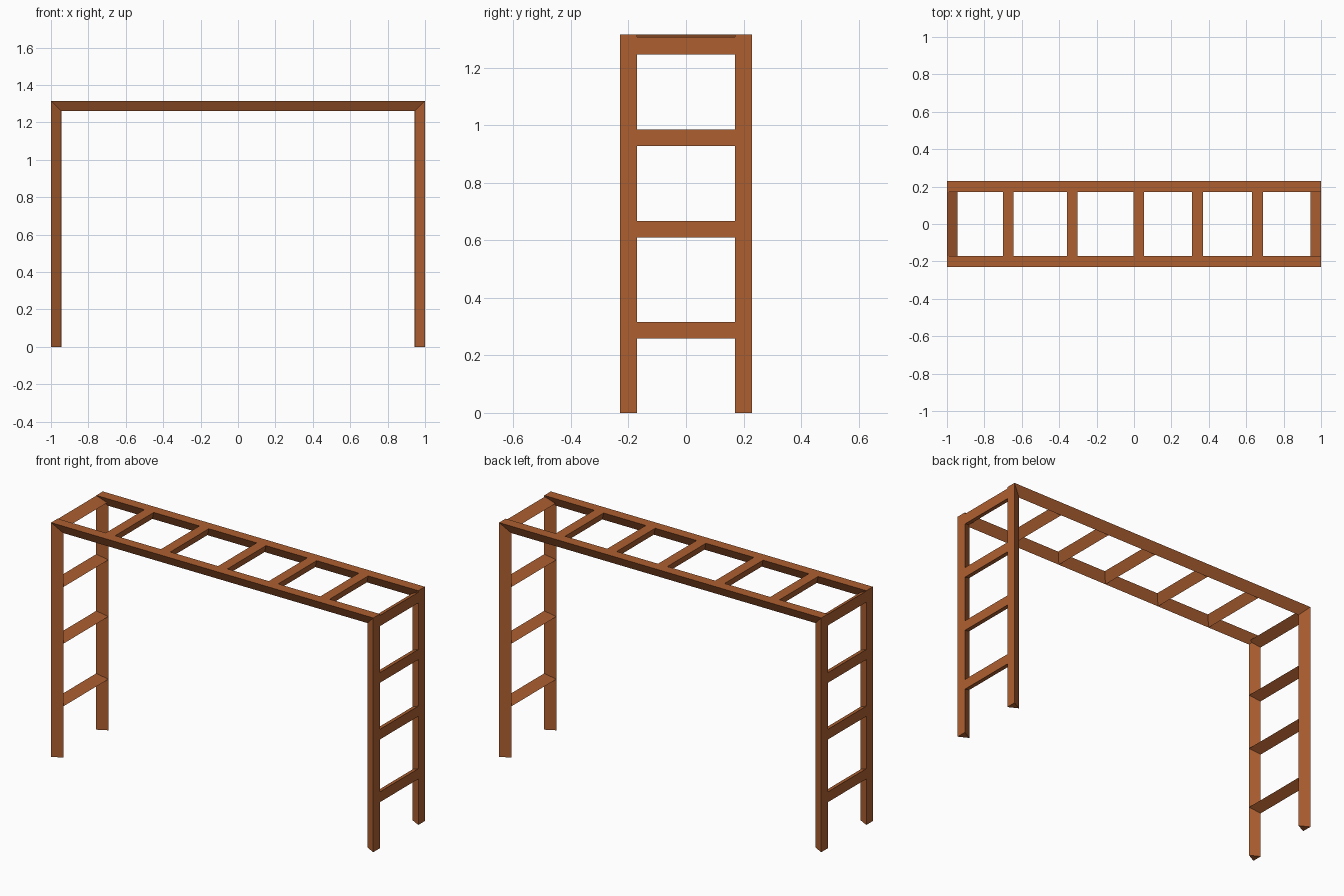
import bpy, bmesh

if "Cube" in bpy.data.objects:
    bpy.data.objects.remove(bpy.data.objects["Cube"])

W, H = 1.0, 1.315      # half length, full height
D, HW = 0.055, 0.029   # depth and half width of the triangular bars
YC = 0.2               # centre line of each side frame

wood = bpy.data.materials.new("warm brown wood")
wood.diffuse_color = (0.42, 0.115, 0.03, 1)
wood.use_nodes = True
wood.node_tree.nodes["Principled BSDF"].inputs["Base Color"].default_value = wood.diffuse_color


def sweep(name, sections):
    """Join a run of three-point sections into a capped triangular bar."""
    bm = bmesh.new()
    rings = [[bm.verts.new(p) for p in s] for s in sections]
    for a, b in zip(rings, rings[1:]):
        for i in range(3):
            j = (i + 1) % 3
            bm.faces.new((a[i], a[j], b[j], b[i]))
    bm.faces.new(rings[0])
    bm.faces.new(rings[-1])
    bmesh.ops.recalc_face_normals(bm, faces=bm.faces)
    mesh = bpy.data.meshes.new(name)
    bm.to_mesh(mesh)
    bm.free()
    mesh.materials.append(wood)
    obj = bpy.data.objects.new(name, mesh)
    bpy.context.collection.objects.link(obj)
    return obj


# Side frames: post, overhead rail and post, mitred, ridge facing inward
for label, y in (("front", -YC), ("back", YC)):
    path = [((-W, 0), (-W + D, 0)), ((-W, H), (-W + D, H - D)),
            ((W, H), (W - D, H - D)), ((W, 0), (W - D, 0))]
    sweep(label + "_frame",
          [[(o[0], y - HW, o[1]), (o[0], y + HW, o[1]), (n[0], y, n[1])]
           for o, n in path])


def rung(name, a, b, ridge):
    """Crosswise bar: a and b are the flat side's (x, z) edges."""
    flat, deep = YC - HW, YC
    sweep(name, [[(a[0], s * flat, a[1]), (b[0], s * flat, b[1]),
                  (ridge[0], s * deep, ridge[1])] for s in (-1, 1)])


# Ladder rungs at both ends, flat side outward
for label, s in (("left", -1), ("right", 1)):
    top = (1.25, 1.313) if s < 0 else (1.246, 1.306)
    spans = [(0.258, 0.316), (0.61, 0.667), (0.928, 0.985), top]
    for i, (z0, z1) in enumerate(spans):
        rung(f"{label}_ladder_rung_{i + 1}", (s * W, z0), (s * W, z1),
             (s * (W - D), (z0 + z1) / 2))

# Overhead rungs, flat side up
for i, x in enumerate((-0.672, -0.33, 0.025, 0.34, 0.66)):
    rung(f"overhead_rung_{i + 1}", (x - HW, H), (x + HW, H), (x, H - D))
